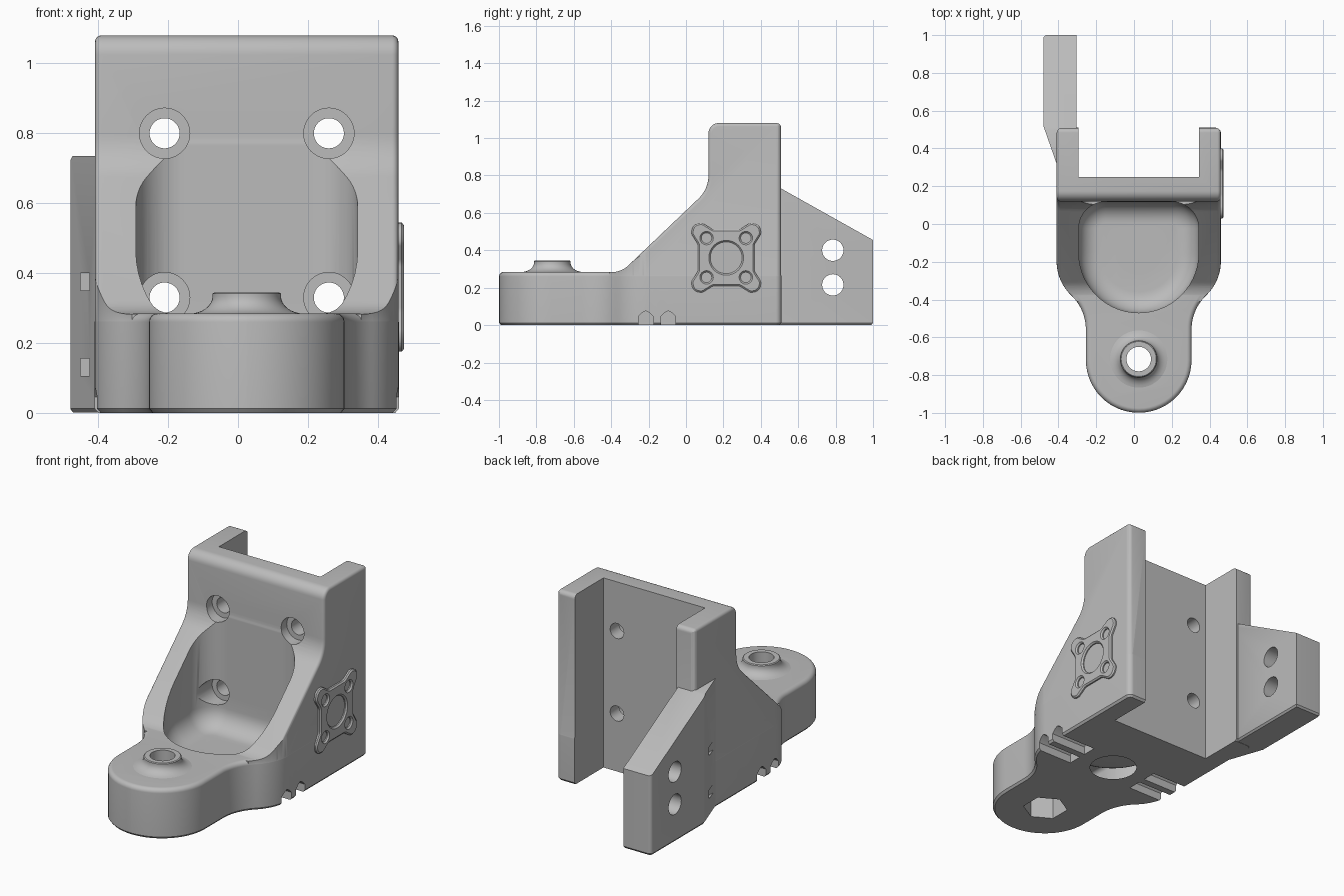
import bpy, bmesh, math
from mathutils import Vector

cube = bpy.data.objects.get("Cube")
if cube:
    bpy.data.objects.remove(cube, do_unlink=True)

C = 0.025        # x of the body's middle plane
HALF = 0.435     # half width of the body

grey = bpy.data.materials.new("plain grey")
grey.use_nodes = True
grey.diffuse_color = (0.5, 0.5, 0.5, 1)
grey.node_tree.nodes["Principled BSDF"].inputs["Base Color"].default_value = (0.5, 0.5, 0.5, 1)


def rounded(corners, steps=8):
    """Polygon with a fillet of radius r at each (a, b, r) corner."""
    out = []
    for i, (a, b, r) in enumerate(corners):
        p = Vector((a, b))
        if r == 0:
            out.append(p)
            continue
        u = (Vector(corners[i - 1][:2]) - p).normalized()
        v = (Vector(corners[(i + 1) % len(corners)][:2]) - p).normalized()
        half = u.angle(v) / 2
        mid = p + (u + v).normalized() * r / math.sin(half)
        s = p + u * r / math.tan(half) - mid
        e = p + v * r / math.tan(half) - mid
        for k in range(steps + 1):
            t = k / steps
            w = math.pi - 2 * half
            out.append(mid + (s * math.sin((1 - t) * w) + e * math.sin(t * w)) / math.sin(w))
    return out


def circle(a, b, r, n=48, turn=0.0):
    return [Vector((a + r * math.cos(turn + math.tau * k / n),
                    b + r * math.sin(turn + math.tau * k / n))) for k in range(n)]


def inset(pts, d):
    """Move a counter-clockwise outline inward by d."""
    out = []
    for i, p in enumerate(pts):
        e1 = (p - pts[i - 1]).normalized()
        e2 = (pts[(i + 1) % len(pts)] - p).normalized()
        n1, n2 = Vector((-e1.y, e1.x)), Vector((-e2.y, e2.x))
        out.append(p + (n1 + n2) * d / (1 + n1.dot(n2)))
    return out


def prism(name, pts, axis, levels):
    """Loft an outline along an axis through (height, inset) levels."""
    place = {"x": lambda p, h: (h, p.x, p.y),
             "y": lambda p, h: (p.x, h, p.y),
             "z": lambda p, h: (p.x, p.y, h)}[axis]
    bm = bmesh.new()
    rings = [[bm.verts.new(place(p, h)) for p in inset(pts, d)] for h, d in levels]
    n = len(pts)
    for lo, hi in zip(rings, rings[1:]):
        for i in range(n):
            bm.faces.new((lo[i], lo[(i + 1) % n], hi[(i + 1) % n], hi[i]))
    bm.faces.new(rings[0][::-1])
    bm.faces.new(rings[-1])
    bmesh.ops.recalc_face_normals(bm, faces=bm.faces)
    mesh = bpy.data.meshes.new(name)
    bm.to_mesh(mesh)
    bm.free()
    mesh.materials.append(grey)
    ob = bpy.data.objects.new(name, mesh)
    bpy.context.collection.objects.link(ob)
    return ob


def activate(ob):
    bpy.ops.object.select_all(action="DESELECT")
    ob.select_set(True)
    bpy.context.view_layer.objects.active = ob


def combine(ob, tool, op="DIFFERENCE"):
    mod = ob.modifiers.new("combine", "BOOLEAN")
    mod.operation, mod.solver, mod.object = op, "EXACT", tool
    activate(ob)
    bpy.ops.object.modifier_apply(modifier=mod.name)
    bpy.data.objects.remove(tool, do_unlink=True)


def box(a0, a1, b0, b1):
    return rounded([(a0, b0, 0), (a1, b0, 0), (a1, b1, 0), (a0, b1, 0)])


def quarter(steps=8):
    return [math.pi / 2 * k / steps for k in range(steps + 1)]


# Plan outline: wide body necking down to a round nose
left = [(0.279, -0.999, 0.2785), (0.28, -0.455, 0.25), (HALF, -0.30, 0.25), (HALF, 0.51, 0.03)]
right = [(-a, b, r) for a, b, r in reversed(left)]
plan = [p + Vector((C, 0)) for p in rounded(left + right, 14)]

# Base slab with a chamfered foot and rounded top edge
body = prism("bracket_body", plan, "z", [(0, 0.01), (0.012, 0)] +
             [(0.26 + 0.025 * math.sin(t), 0.025 * (1 - math.cos(t))) for t in quarter()])

# Upper body: sloping side profile trimmed by the plan
side = rounded([(-0.41, 0.1, 0), (0.5085, 0.1, 0), (0.5085, 1.08, 0.025), (0.12, 1.08, 0.055),
                (0.12, 0.727, 0.17), (-0.346, 0.283, 0.13), (-0.41, 0.283, 0)])
w, f = HALF - 0.001, 0.018
arc = [(w - f + f * math.sin(t), f * (1 - math.cos(t))) for t in quarter(5)]
upper = prism("upper", side, "x", [(C - h, d) for h, d in reversed(arc)] + [(C + h, d) for h, d in arc])
combine(upper, prism("trim", plan, "z", [(0.05, 0.0005), (1.3, 0.0005)]), "INTERSECT")
combine(body, upper, "UNION")

# Flared boss on the nose
NOSE = -0.715
boss = [(0.2, 0)] + [(0.284 + 0.05 * (1 - math.cos(t)), 0.067 * math.sin(t)) for t in quarter()]
combine(body, prism("boss", circle(C, NOSE, 0.165), "z", boss + [(0.341, 0.067), (0.345, 0.072)]), "UNION")

# Rounded pocket with a bowl-shaped floor
P, B = 0.3175, 0.11
pocket = rounded([(C - P, -0.47, 0.317), (C + P, -0.47, 0.317), (C + P, 0.117, 0.14), (C - P, 0.117, 0.14)], 14)
combine(body, prism("pocket", pocket, "z",
                    [(0.245 - B * math.cos(t), B * (1 - math.sin(t))) for t in quarter()] + [(1.3, 0)]))

# Rear channel, main bore, nose bolt hole and nut trap
combine(body, prism("channel", box(-0.295, 0.345, 0.25, 0.7), "z", [(-0.1, 0), (1.3, 0)]))
combine(body, prism("bore", circle(C, -0.145, 0.125, 64), "z", [(-0.1, 0), (0.3, 0)]))
combine(body, prism("bolt", circle(C, NOSE, 0.065), "z", [(-0.1, 0), (0.5, 0)]))
combine(body, prism("nut", circle(C, NOSE, 0.12, 6, math.pi / 6), "z", [(-0.1, 0), (0.13, 0)]))

# Counterbored screw holes through the back plate
for s in (-1, 1):
    for z in (0.33, 0.80):
        x = C + s * 0.235
        combine(body, prism("counterbore", circle(x, z, 0.072), "y", [(-0.05, 0), (0.17, 0)]))
        combine(body, prism("screw", circle(x, z, 0.043), "y", [(0.1, 0), (0.4, 0)]))

# Pointed tie grooves under both sides
for s in (-1, 1):
    for y in (-0.215, -0.095):
        arch = [Vector((y + a, b)) for a, b in ((-0.04, -0.05), (0.04, -0.05), (0.04, 0.045),
                                                (0.022, 0.064), (0, 0.077), (-0.022, 0.064), (-0.04, 0.045))]
        ends = sorted((C + s * 0.21, C + s * 0.6))
        combine(body, prism("groove", arch, "x", [(h, 0) for h in ends]))

# Rear arm with sloped top, two cross holes and two slots
arm_plan = rounded([(-0.396, 0.28, 0), (-0.305, 0.45, 0), (-0.305, 1.0, 0), (-0.48, 1.0, 0.02), (-0.48, 0.52, 0.05)])
arm = prism("rear_arm", arm_plan, "z", [(0.001, 0.008), (0.012, 0), (0.9, 0)])
slope = rounded([(0.2, -0.1, 0), (1.1, -0.1, 0), (1.1, 0.399, 0), (0.5, 0.735, 0), (0.2, 0.735, 0)])
combine(arm, prism("slope", slope, "x", [(-0.7, 0), (-0.1, 0)]), "INTERSECT")
for z in (0.215, 0.40):
    combine(arm, prism("cross_hole", circle(0.785, z, 0.057), "x", [(-0.7, 0), (-0.1, 0)]))
for z in (0.13, 0.375):
    combine(arm, prism("slot", box(-0.45, -0.425, z - 0.025, z + 0.025), "y", [(0.2, 0), (0.6, 0)]))

# Raised four-lobed plate on the side
Y, Z = 0.215, 0.36
lobe = [(0.15, 0.07, 0.04), (0.185, 0.125, 0.03), (0.185, 0.185, 0.045), (0.125, 0.185, 0.03), (0.07, 0.15, 0.04)]
outline = []
for q in range(4):
    outline += [(Y + a, Z + b, r) for a, b, r in lobe]
    lobe = [(-b, a, r) for a, b, r in lobe]
plate = prism("side_plate", rounded(outline, 5), "x", [(0.45, 0), (0.468, 0), (0.475, 0.008)])
recess = [(0.461, 0.01), (0.467, 0.01), (0.477, 0)]
combine(plate, prism("recess", circle(Y, Z, 0.095), "x", recess))
for a in (-0.105, 0.105):
    for b in (-0.105, 0.105):
        combine(plate, prism("recess", circle(Y + a, Z + b, 0.038, 32), "x", recess))

# Smooth curved faces, keep corners sharp
for ob in (body, arm, plate):
    activate(ob)
    bpy.ops.object.shade_smooth_by_angle(angle=math.radians(30))
